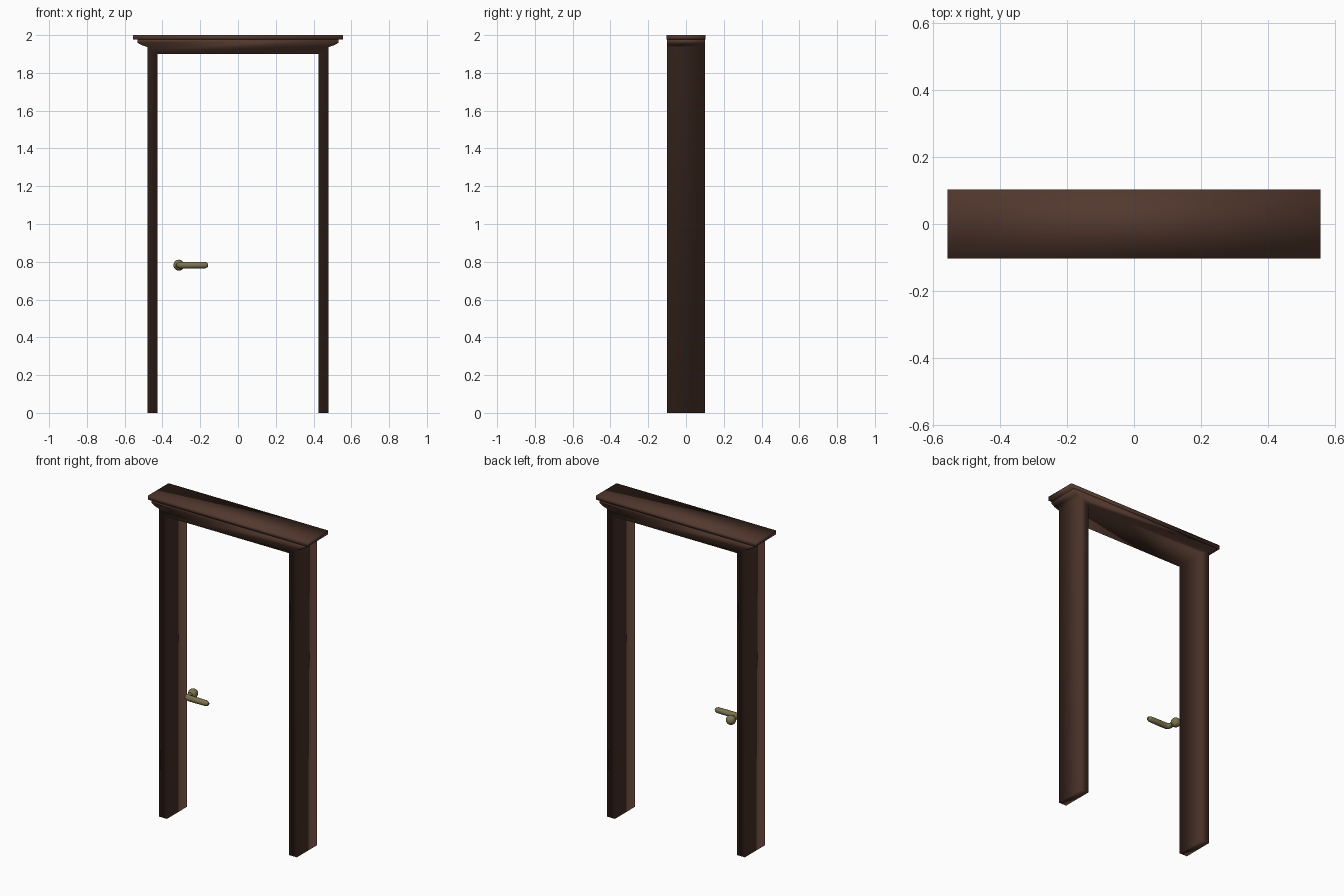
import bpy, bmesh

if "Cube" in bpy.data.objects:
    bpy.data.objects.remove(bpy.data.objects["Cube"])


def material(name, rgb):
    m = bpy.data.materials.new(name)
    m.diffuse_color = (*rgb, 1)
    m.use_nodes = True
    m.node_tree.nodes["Principled BSDF"].inputs["Base Color"].default_value = m.diffuse_color
    return m


WOOD = material("dark_wood", (0.085, 0.04, 0.027))
BRASS = material("aged_brass", (0.2, 0.17, 0.075))


def extrude_outline(name, half, depth):
    """Mirror a half outline (x, z) about x = 0 and extrude it along y."""
    outline = half + [(-x, z) for x, z in reversed(half)]
    bm = bmesh.new()
    face = bm.faces.new([bm.verts.new((x, -depth, z)) for x, z in outline])
    new = bmesh.ops.extrude_face_region(bm, geom=[face])["geom"]
    bmesh.ops.translate(bm, vec=(0, 2 * depth, 0),
                        verts=[g for g in new if isinstance(g, bmesh.types.BMVert)])
    bmesh.ops.recalc_face_normals(bm, faces=bm.faces)
    for f in bm.faces:
        f.smooth = True
    me = bpy.data.meshes.new(name)
    bm.to_mesh(me)
    bm.free()
    me.materials.append(WOOD)
    ob = bpy.data.objects.new(name, me)
    bpy.context.collection.objects.link(ob)
    return ob


# Frame: two jambs, lintel and stepped moulding in one outline
extrude_outline("door_frame", [
    (0.425, 1.90), (0.425, 0), (0.48, 0), (0.48, 1.937),
    (0.51, 1.947), (0.533, 1.960), (0.533, 1.976)], 0.1)

# Cornice cap: slightly proud slab on top
extrude_outline("cornice_cap", [(0.556, 1.976), (0.556, 2.0)], 0.103)

# Lever handle: neck coming forward, then bending sideways
Z = 0.782
cu = bpy.data.curves.new("handle_lever", "CURVE")
cu.dimensions = "3D"
cu.bevel_depth = 0.018
cu.bevel_resolution = 4
cu.use_fill_caps = True
path = [(-0.313, 0, 0.8), (-0.313, -0.045, 0.85), (-0.308, -0.06, 1.0),
        (-0.294, -0.066, 1.0), (-0.24, -0.066, 1.0), (-0.175, -0.066, 0.95),
        (-0.163, -0.066, 0.7), (-0.158, -0.066, 0.35)]
sp = cu.splines.new("POLY")
sp.points.add(len(path) - 1)
for p, (x, y, r) in zip(sp.points, path):
    p.co = (x, y, Z, 1)
    p.radius = r
sp.use_smooth = True
cu.materials.append(BRASS)
bpy.context.collection.objects.link(bpy.data.objects.new("handle_lever", cu))

# Round knob at the root of the handle
bpy.ops.mesh.primitive_uv_sphere_add(segments=24, ring_count=12, radius=0.029,
                                     location=(-0.313, 0, Z))
knob = bpy.context.object
knob.name = "handle_knob"
knob.data.materials.append(BRASS)
bpy.ops.object.shade_smooth()
